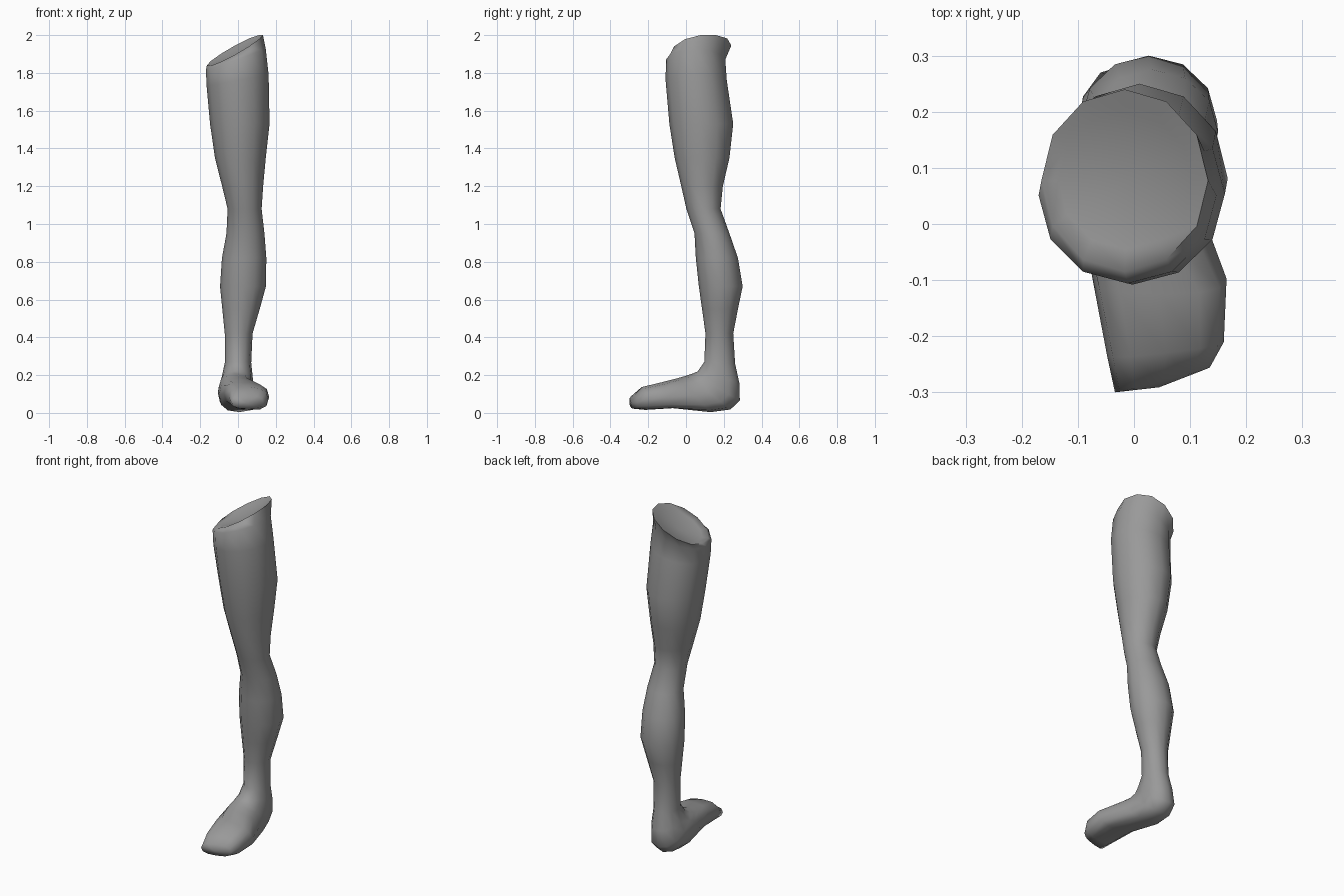
import bpy, bmesh, math

cube = bpy.data.objects.get("Cube")
if cube:
    bpy.data.objects.remove(cube, do_unlink=True)

SIDES = 12

skin = bpy.data.materials.new("plain grey")
skin.use_nodes = True
GREY = (0.32, 0.32, 0.32, 1)
skin.diffuse_color = GREY
skin.node_tree.nodes["Principled BSDF"].inputs["Base Color"].default_value = GREY

bm = bmesh.new()


def power(v, p):
    return math.copysign(abs(v) ** p, v)


def ring(front, back, x0, x1, slope=0.0, skew=0.0, square=1.0):
    """Oval loop through a front and a back (y, z) point, between x0 and x1."""
    loop = []
    for i in range(SIDES):
        a = 2 * math.pi * i / SIDES
        u, v = power(math.cos(a), square), power(math.sin(a), square)
        x = (x0 + x1) / 2 + u * (x1 - x0) / 2
        y = (front[0] + back[0]) / 2 + v * (back[0] - front[0]) / 2 + skew * u
        z = (front[1] + back[1]) / 2 + v * (back[1] - front[1]) / 2 + slope * u
        loop.append(bm.verts.new((x, y, z)))
    return loop


def bridge(a, b):
    for i in range(SIDES):
        j = (i + 1) % SIDES
        bm.faces.new((a[i], a[j], b[j], b[i]))


def fan(loop, co):
    tip = bm.verts.new(co)
    for i in range(SIDES):
        bm.faces.new((loop[i], loop[(i + 1) % SIDES], tip))


# Cut thigh top: tilted rim, inner lip
def cut_height(x, y):
    return min(2.0, 1.93 + 0.55 * x + 0.15 * (y - 0.08))


lip = ring((-0.045, 0), (0.20, 0), -0.135, 0.105)
rim = ring((-0.085, 0), (0.24, 0), -0.165, 0.132)
for v in lip:
    v.co.z = cut_height(v.co.x, v.co.y) - 0.012
for v in rim:
    v.co.z = cut_height(v.co.x, v.co.y)
loops = [lip, rim]

# Thigh, knee, calf and ankle: z, front y, back y, x0, x1, slope
shaft = [
    (1.87, -0.106, 0.208, -0.170, 0.147, 0.055),
    (1.76, -0.108, 0.216, -0.166, 0.162, 0.03),
    (1.53, -0.088, 0.250, -0.148, 0.167, 0),
    (1.35, -0.060, 0.230, -0.122, 0.147, 0),
    (1.20, -0.025, 0.195, -0.084, 0.133, 0),
    (1.08, 0.002, 0.183, -0.055, 0.125, 0),
    (0.95, 0.045, 0.230, -0.061, 0.140, 0),
    (0.82, 0.052, 0.275, -0.085, 0.150, 0),
    (0.67, 0.068, 0.300, -0.095, 0.148, 0),
    (0.55, 0.085, 0.275, -0.083, 0.115, 0),
    (0.42, 0.103, 0.250, -0.070, 0.077, 0),
]
for z, yf, yb, x0, x1, slope in shaft:
    loops.append(ring((yf, z), (yb, z), x0, x1, slope))

# Foot: loops swing from the ankle round the heel and out to the toes
foot = [
    ((0.097, 0.27), (0.260, 0.26), -0.070, 0.070, 0, 0, 1.0),
    ((0.062, 0.220), (0.282, 0.160), -0.086, 0.078, 0, 0, 0.95),
    ((0.035, 0.208), (0.285, 0.065), -0.102, 0.080, 0, 0, 0.9),
    ((0.005, 0.198), (0.235, 0.018), -0.107, 0.086, 0, 0, 0.85),
    ((-0.040, 0.185), (0.130, 0.004), -0.100, 0.112, 0, 0, 0.8),
    ((-0.125, 0.163), (-0.070, 0.025), -0.074, 0.165, -0.01, 0, 0.75),
    ((-0.230, 0.138), (-0.215, 0.016), -0.048, 0.160, -0.005, 0.012, 0.75),
    ((-0.280, 0.090), (-0.276, 0.022), -0.034, 0.135, 0, 0.022, 0.75),
]
for row in foot:
    loops.append(ring(*row))

for a, b in zip(loops, loops[1:]):
    bridge(a, b)
fan(lip, (-0.005, 0.08, 1.885))
fan(loops[-1], (0.045, -0.291, 0.055))

bmesh.ops.recalc_face_normals(bm, faces=bm.faces)
mesh = bpy.data.meshes.new("leg")
bm.to_mesh(mesh)
bm.free()
mesh.materials.append(skin)
leg = bpy.data.objects.new("leg", mesh)
bpy.context.collection.objects.link(leg)

# Smooth all over
bpy.context.view_layer.objects.active = leg
leg.select_set(True)
bpy.ops.object.shade_smooth_by_angle(angle=math.radians(80))
